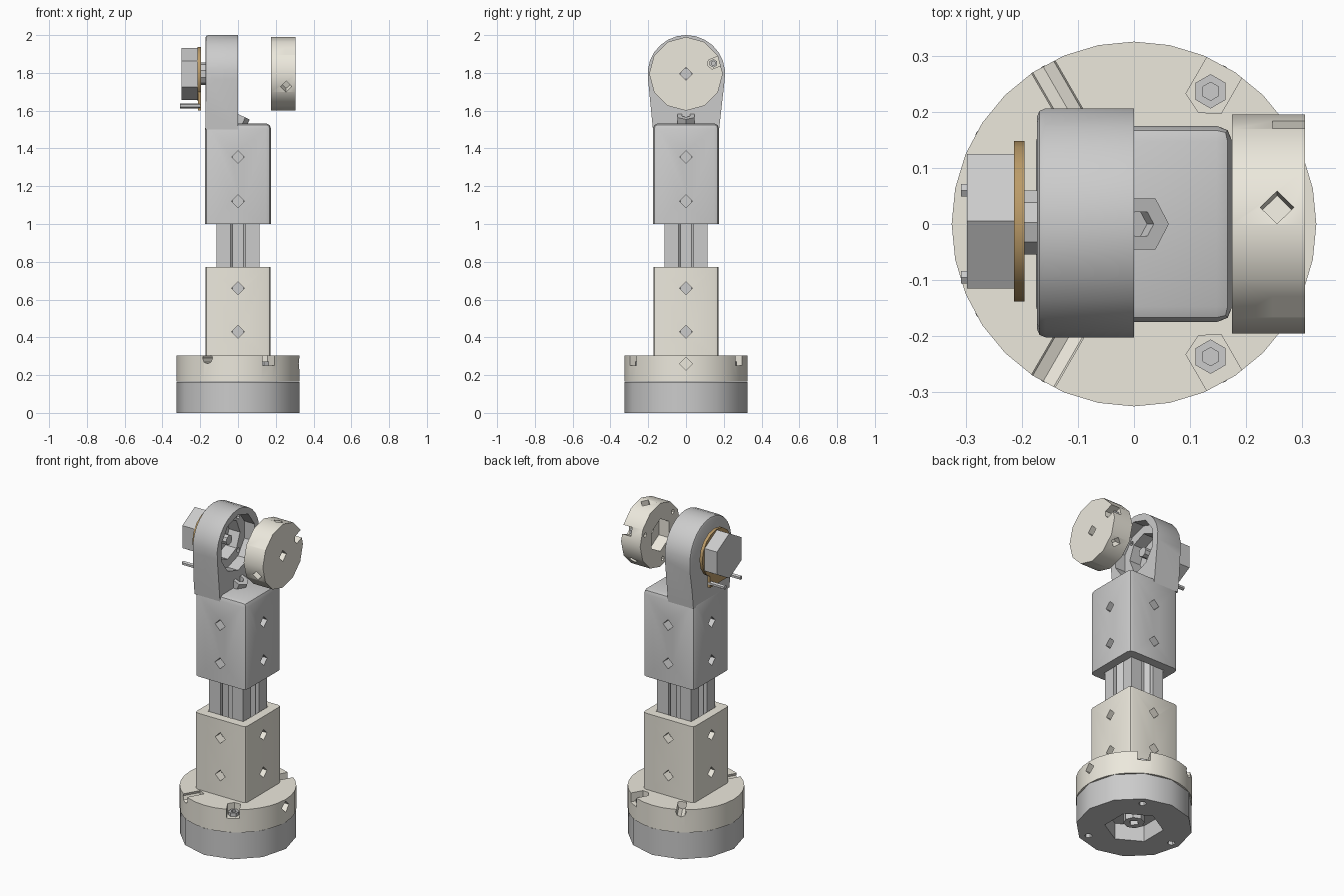
import bpy, bmesh, math
from mathutils import Matrix, Vector

if "Cube" in bpy.data.objects:
    bpy.data.objects.remove(bpy.data.objects["Cube"])

CREAM = bpy.data.materials.new("cream_plastic")
CREAM.diffuse_color = (0.84, 0.81, 0.72, 1)
CREAM.use_nodes = True
CREAM.node_tree.nodes["Principled BSDF"].inputs["Base Color"].default_value = CREAM.diffuse_color
BROWN = bpy.data.materials.new("brown_board")
BROWN.diffuse_color = (0.5, 0.33, 0.14, 1)
BROWN.use_nodes = True
BROWN.node_tree.nodes["Principled BSDF"].inputs["Base Color"].default_value = BROWN.diffuse_color
TO_X = Matrix(((0, 0, 1, 0), (1, 0, 0, 0), (0, 1, 0, 0), (0, 0, 0, 1)))  # local z becomes world x


def finish(bm, name, mat=None):
    bmesh.ops.recalc_face_normals(bm, faces=bm.faces)
    me = bpy.data.meshes.new(name)
    bm.to_mesh(me)
    bm.free()
    ob = bpy.data.objects.new(name, me)
    bpy.context.collection.objects.link(ob)
    if mat:
        me.materials.append(mat)
    return ob


def rod(name, start, end, r, sides, mat=None):
    a, b = Vector(start), Vector(end)
    rot = (b - a).to_track_quat('Z', 'Y').to_matrix().to_4x4()
    bm = bmesh.new()
    bmesh.ops.create_cone(bm, cap_ends=True, segments=sides, radius1=r, radius2=r,
                          depth=(b - a).length, matrix=Matrix.Translation((a + b) / 2) @ rot)
    return finish(bm, name, mat)


def prism(name, pts, lo, hi, mat=None, matrix=None):
    bm = bmesh.new()
    face = bm.faces.new([bm.verts.new((x, y, lo)) for x, y in pts])
    ext = bmesh.ops.extrude_face_region(bm, geom=[face])
    bmesh.ops.translate(bm, vec=(0, 0, hi - lo),
                        verts=[v for v in ext["geom"] if isinstance(v, bmesh.types.BMVert)])
    if matrix:
        bm.transform(matrix)
    return finish(bm, name, mat)


def square(h):
    return [(-h, -h), (h, -h), (h, h), (-h, h)]


def apply_mod(ob, mod):
    with bpy.context.temp_override(object=ob, active_object=ob, selected_objects=[ob]):
        bpy.ops.object.modifier_apply(modifier=mod.name)


def cut(ob, *cutters):
    for c in cutters:
        mod = ob.modifiers.new("cut", 'BOOLEAN')
        mod.operation, mod.solver, mod.object = 'DIFFERENCE', 'EXACT', c
        apply_mod(ob, mod)
        bpy.data.objects.remove(c)


def bevel(ob, width, segs, test):
    bm = bmesh.new()
    bm.from_mesh(ob.data)
    bmesh.ops.bevel(bm, geom=[e for e in bm.edges if test(e)], offset=width, segments=segs,
                    profile=0.5, affect='EDGES')
    bm.to_mesh(ob.data)
    bm.free()


def polar(r, deg, z):
    return (r * math.cos(math.radians(deg)), r * math.sin(math.radians(deg)), z)


def flange(name, r, h, sides, pocket_r, size, angles, floor):
    """Disc along local z with screw pockets that open to the rim, and their nuts."""
    disc = rod(name, (0, 0, 0), (0, 0, h), r, sides, CREAM)
    nuts = []
    for a in angles:
        pts = [(pocket_r - 1.2 * size, 0), (pocket_r - size * .7, -size), (pocket_r + .1, -size),
               (pocket_r + .1, size), (pocket_r - size * .7, size)]
        cut(disc, prism("c", pts, floor, h + .05, None, Matrix.Rotation(math.radians(a), 4, 'Z')))
        x, y, _ = polar(pocket_r, a, 0)
        nut = rod(name + "_nut", (x, y, floor - .01), (x, y, floor + .022), size * .85, 6)
        cut(nut, rod("c", (x, y, floor + .008), (x, y, floor + .1), size * .45, 6))
        nuts.append(nut)
    return disc, nuts


def is_vertical(e):
    a, b = (v.co for v in e.verts)
    return (a - b).xy.length < 1e-4


def diamond_holes(ob, heights):
    for z in heights:
        for a in range(0, 360, 90):
            cut(ob, rod("c", polar(.1, a, z), polar(.25, a, z), .034, 4))


# base motor with recessed underside, centre boss and three screw holes
motor = rod("base_motor", (0, 0, 0), (0, 0, .163), .325, 12)
cut(motor, rod("c", (0, 0, -.1), (0, 0, .1), .165, 6))
for a in (60, 180, 300):
    cut(motor, rod("c", polar(.27, a, -.1), polar(.27, a, .08), .022, 6))
boss = rod("base_motor_shaft", (0, 0, .03), (0, 0, .12), .06, 8)
cut(boss, rod("c", (0, 0, 0), (0, 0, .07), .03, 4))

# base flange, with one radial hole and two open channels
base, nuts = flange("base_flange", .325, .14, 32, .273, .036, (60, 180, 300), .085)
cut(base, rod("c", polar(.2, 0, .095), polar(.4, 0, .095), .035, 4))
for a in (120, 240):
    cut(base, rod("c", polar(.22, a, .125), polar(.4, a, .125), .03, 8))
for ob in [base] + nuts:
    ob.data.transform(Matrix.Translation((0, 0, .165)))

# lower socket
lower = prism("lower_socket", square(.173), .303, .773, CREAM)
bevel(lower, .02, 2, is_vertical)
cut(lower, prism("c", square(.12), .32, .9))
diamond_holes(lower, (.43, .66))

# slotted extrusion
side = [(.115, -.115), (.115, -.04), (.092, -.04), (.092, -.07), (.05, -.03),
        (.05, .03), (.092, .07), (.092, .04), (.115, .04)]
profile = []
for k in range(4):
    c, s = ((1, 0), (0, 1), (-1, 0), (0, -1))[k]
    profile += [(x * c - y * s, x * s + y * c) for x, y in side]
extrusion = prism("slotted_extrusion", profile, .32, 1.45)
cut(extrusion, rod("c", (0, 0, .2), (0, 0, 1.6), .025, 8))

# upper socket with rounded top
upper = prism("upper_socket", square(.175), 1.0, 1.533)
bevel(upper, .028, 2, lambda e: is_vertical(e) or all(v.co.z > 1.5 for v in e.verts))
cut(upper, prism("c", square(.12), .9, 1.45))
diamond_holes(upper, (1.12, 1.355))

# arm ring housing: round head tapering down to the socket
arc = [(.205 * math.cos(math.radians(a)) + .002, 1.795 + .205 * math.sin(math.radians(a)))
       for a in range(-8, 189, 14)]
housing = prism("arm_housing", arc + [(-.175, 1.5), (.175, 1.5)], -.173, 0, None, TO_X)
bevel(housing, .015, 2, lambda e: all(v.co.x < -.17 and v.co.z > 1.51 for v in e.verts))
cut(housing, rod("c", (-.07, 0, 1.795), (.1, 0, 1.795), .17, 10),
    rod("c", (-.145, 0, 1.795), (.1, 0, 1.795), .12, 8),
    rod("c", (-.3, 0, 1.795), (.1, 0, 1.795), .04, 8))
for a in (45, 135, 225, 315):
    y, z, _ = polar(.145, a, 0)
    cut(housing, rod("c", (-.12, y, 1.795 + z), (.1, y, 1.795 + z), .014, 6))

# cable boss on top of the socket
cable = rod("cable_boss", (-.02, 0, 1.5), (.015, 0, 1.575), .052, 6)
cut(cable, rod("c", (0, 0, 1.545), (.03, 0, 1.62), .025, 6))

# joint motor, its neck, board and pins on the left
rod("joint_shaft", (-.22, .003, 1.795), (-.15, .003, 1.795), .06, 10)
rod("joint_shaft_tip", (-.16, 0, 1.795), (-.06, 0, 1.795), .03, 8)
rod("joint_motor", (-.298, .005, 1.795), (-.213, .005, 1.795), .138, 6)
rod("circuit_board", (-.214, .005, 1.795), (-.195, .005, 1.795), .143, 16, BROWN)
prism("board_tab", [(-.1, 1.6), (.07, 1.6), (.07, 1.72), (-.1, 1.72)], -.212, -.196, BROWN, TO_X)
for y in (-.095, .06):
    rod("connector_pin", (-.308, y, 1.625), (-.2, y, 1.625), .013, 6)

# output disc on the right, a small copy of the flange turned to face +x
angles = (21, 141, 261)
output, nuts = flange("output_disc", .195, .13, 12, .155, .026, angles, .072)
cut(output, rod("c", (0, 0, -.1), (0, 0, .3), .034, 4),
    rod("c", (0, 0, -.1), (0, 0, .07), .1, 6))
for a in angles:
    cut(output, rod("c", polar(.135, a + 60, .08), polar(.3, a + 60, .08), .03, 4),
        rod("c", polar(.155, a, -.1), polar(.155, a, .04), .014, 6))
for ob in [output] + nuts:
    ob.data.transform(Matrix.Translation((.175, 0, 1.795)) @ TO_X)

# smooth shading with crisp edges
bpy.ops.object.select_all(action='SELECT')
bpy.context.view_layer.objects.active = motor
bpy.ops.object.shade_smooth_by_angle(angle=math.radians(32))
